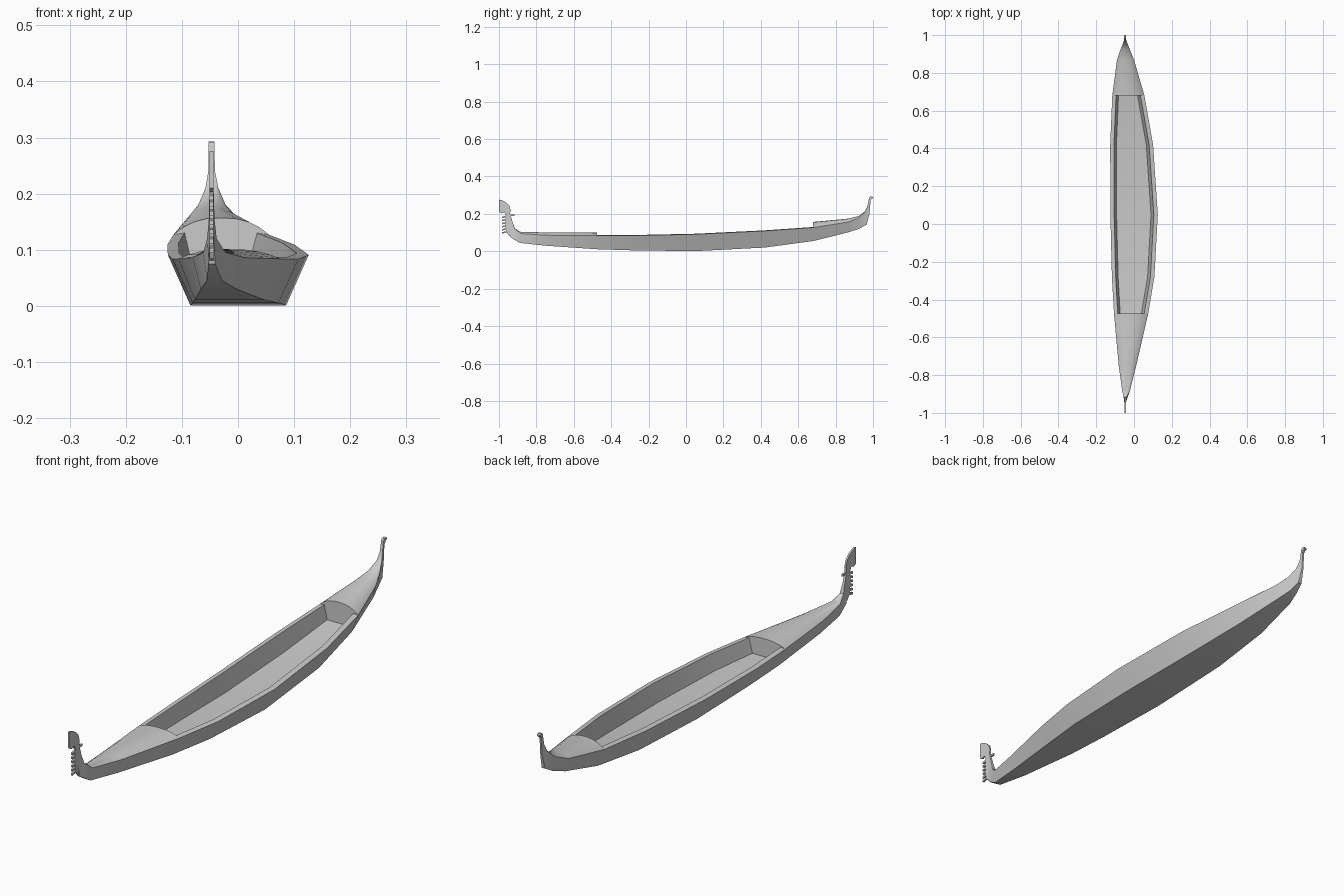
import bpy, bmesh, math

if "Cube" in bpy.data.objects:
    bpy.data.objects.remove(bpy.data.objects["Cube"])

CX = -0.047  # offset line of stem and stern posts

# top y, top z, bottom y, bottom z, left x, right x, deck crown
STATIONS = [
    (-0.940, .200, -0.955, .195, -.051, -.043, .000),
    (-0.927, .155, -0.952, .130, -.052, -.042, .001),
    (-0.915, .120, -0.938, .075, -.055, -.038, .003),
    (-0.885, .095, -0.890, .045, -.062, -.022, .009),
    (-0.750, .086, -0.750, .030, -.081, .012, .015),
    (-0.475, .084, -0.475, .011, -.106, .075, .017),
    (-0.280, .084, -0.280, .005, -.117, .108, 0),
    (0.050, .091, 0.050, .001, -.125, .126, 0),
    (0.420, .109, 0.420, .020, -.126, .101, 0),
    (0.680, .127, 0.680, .055, -.115, .055, .030),
    (0.870, .157, 0.870, .102, -.090, .000, .018),
    (0.925, .180, 0.925, .120, -.071, -.022, .010),
    (0.957, .210, 0.966, .143, -.058, -.035, .004),
    (0.970, .240, 0.981, .200, -.053, -.041, .001),
    (0.978, .282, 0.987, .275, -.052, -.042, .000),
]
FRONT, BACK = 5, 9  # cockpit end stations
ARC = 10


def make_object(name, bm):
    bmesh.ops.remove_doubles(bm, verts=bm.verts, dist=1e-5)
    bmesh.ops.recalc_face_normals(bm, faces=bm.faces)
    me = bpy.data.meshes.new(name)
    bm.to_mesh(me)
    bm.free()
    ob = bpy.data.objects.new(name, me)
    bpy.context.collection.objects.link(ob)
    bpy.context.view_layer.objects.active = ob
    for o in bpy.context.selected_objects:
        o.select_set(False)
    ob.select_set(True)
    bpy.ops.object.shade_smooth_by_angle(angle=math.radians(30))
    return ob


def face(bm, pts):
    bm.faces.new([bm.verts.new(p) for p in pts])


def loft(bm, rows):
    for a, b in zip(rows, rows[1:]):
        for i in range(len(a) - 1):
            face(bm, (a[i], a[i + 1], b[i + 1], b[i]))


def shell(s):
    yt, zt, yb, zb, l, r, c = s
    inset = 0.16 * (r - l)
    return [(l, yt, zt), (l + inset, yb, zb), (r - inset, yb, zb), (r, yt, zt)]


def deck(s):
    yt, zt, yb, zb, l, r, c = s
    pts = []
    for i in range(ARC + 1):
        t = -math.cos(math.pi * i / ARC)
        pts.append(((l + r) / 2 + t * (r - l) / 2, yt, zt + c * (1 - abs(t) ** 2.6)))
    return pts


def well(s):
    # gunwale strip, inner walls and floor, left to right
    yt, zt, yb, zb, l, r, c = s
    return [(l, yt, zt), (l + .02, yt, zt + .003), (l + .033, yt, zb + .018),
            (r - .036, yt, zb + .018), (r - .021, yt, zt + .003), (r, yt, zt)]


def plate(name, outline, thick):
    bm = bmesh.new()
    sides = [[(CX + sx * thick / 2, y, z) for y, z in outline] for sx in (-1, 1)]
    for s in sides:
        face(bm, s)
    loft(bm, [s + s[:1] for s in sides])
    return make_object(name, bm)


# hull with decks, cockpit and bulkheads
bm = bmesh.new()
loft(bm, [shell(s) for s in STATIONS])
loft(bm, [deck(s) for s in STATIONS[:FRONT + 1]])
loft(bm, [deck(s) for s in STATIONS[BACK:]])
loft(bm, [well(s) for s in STATIONS[FRONT:BACK + 1]])
for k in (FRONT, BACK):
    face(bm, deck(STATIONS[k]) + well(STATIONS[k])[-2:0:-1])
for k in (0, -1):
    face(bm, deck(STATIONS[k]) + shell(STATIONS[k])[2:0:-1])
make_object("hull", bm)

# bow blade
plate("bow_blade", [(-1, .21), (-1, .276), (-.985, .274), (-.962, .262), (-.945, .245),
                    (-.939, .225), (-.94, .2), (-.945, .15), (-.938, .08), (-.948, .085),
                    (-.963, .11), (-.966, .15), (-.964, .195), (-.972, .21), (-.986, .203)], .007)

# comb teeth
for i in range(6):
    z = .102 + i * .0165
    plate(f"bow_tooth_{i + 1}", [(-.983, z - .007), (-.983, z + .001), (-.950, z + .007), (-.950, z - .001)], .007)
plate("bow_back_tooth", [(-.945, .19), (-.945, .198), (-.918, .198), (-.918, .19)], .007)

# stern scroll
plate("stern_scroll", [(.978, .275), (.979, .286), (.984, .292), (.995, .293),
                       (1, .289), (1, .283), (.992, .281), (.987, .272)], .011)
